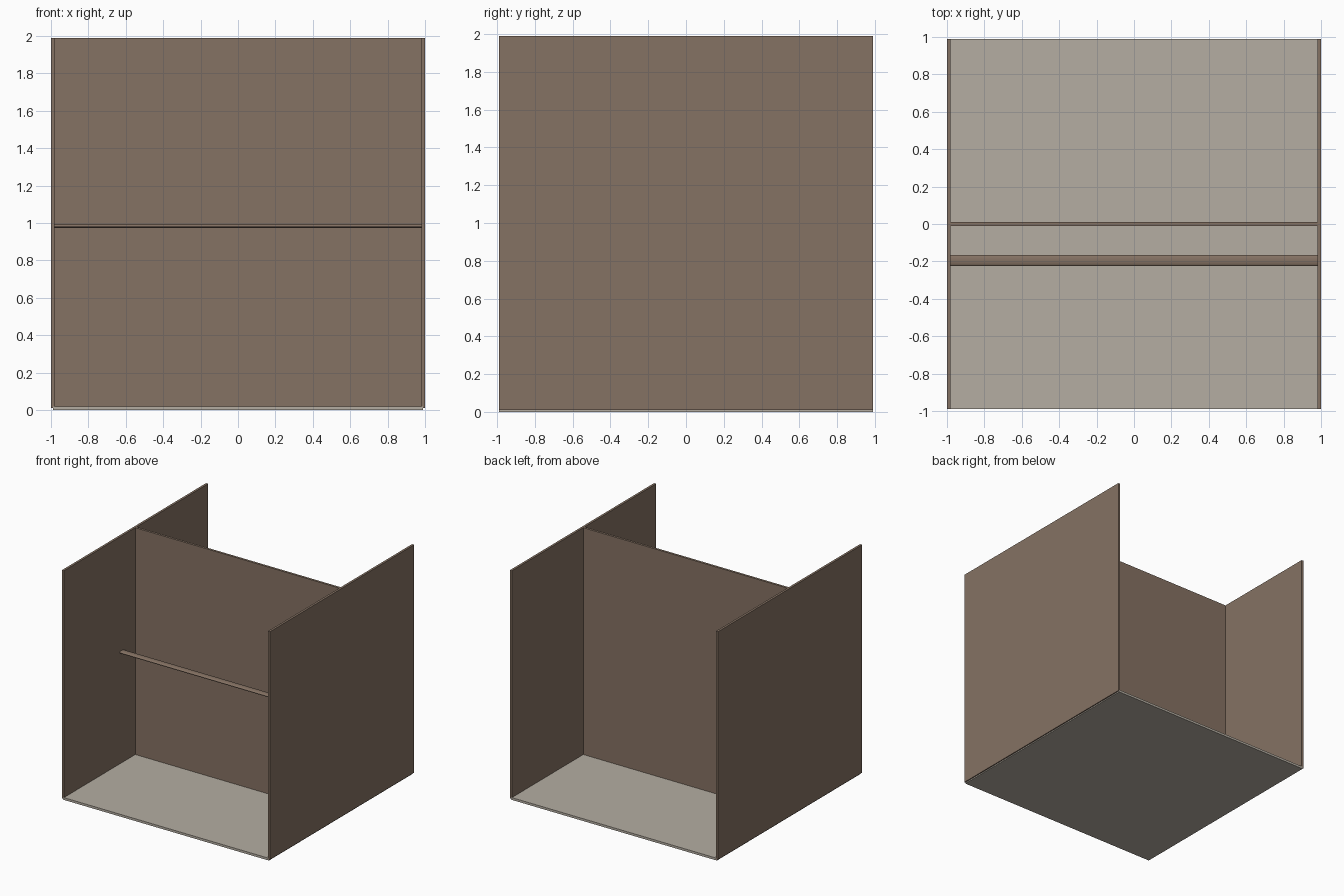
import bpy, math

if "Cube" in bpy.data.objects:
    bpy.data.objects.remove(bpy.data.objects["Cube"])


def material(name, rgb):
    m = bpy.data.materials.new(name)
    m.diffuse_color = (*rgb, 1.0)
    m.use_nodes = True
    m.node_tree.nodes["Principled BSDF"].inputs["Base Color"].default_value = m.diffuse_color
    return m


BROWN = material("warm brown", (0.235, 0.168, 0.125))
STONE = material("pale stone", (0.46, 0.42, 0.36))


def panel(name, lo, hi, mat):
    bpy.ops.mesh.primitive_cube_add(size=1, location=[(a + b) / 2 for a, b in zip(lo, hi)])
    o = bpy.context.object
    o.name = name
    o.scale = [b - a for a, b in zip(lo, hi)]
    bpy.ops.object.transform_apply(location=False, rotation=False, scale=True)
    o.data.materials.append(mat)
    return o


# floor slab and three upright boards
panel("floor", (-0.99, -0.99, 0), (0.99, 0.99, 0.02), STONE)
panel("left_wall", (-1, -0.99, 0.01), (-0.98, 0.99, 1.99), BROWN)
panel("right_wall", (0.98, -0.99, 0.01), (1, 0.99, 1.99), BROWN)
panel("middle_wall", (-0.99, -0.01, 0.01), (0.99, 0.01, 1.99), BROWN)

# flattened hanging rail in the front half
bpy.ops.mesh.primitive_cylinder_add(vertices=32, radius=1, depth=1.97,
                                    location=(0, -0.195, 0.985),
                                    rotation=(0, math.pi / 2, 0))
rail = bpy.context.object
rail.name = "hanging_rail"
rail.scale = (0.011, 0.03, 1)
bpy.ops.object.transform_apply(location=False, rotation=True, scale=True)
rail.data.materials.append(BROWN)
bpy.ops.object.shade_smooth_by_angle(angle=math.radians(40))
